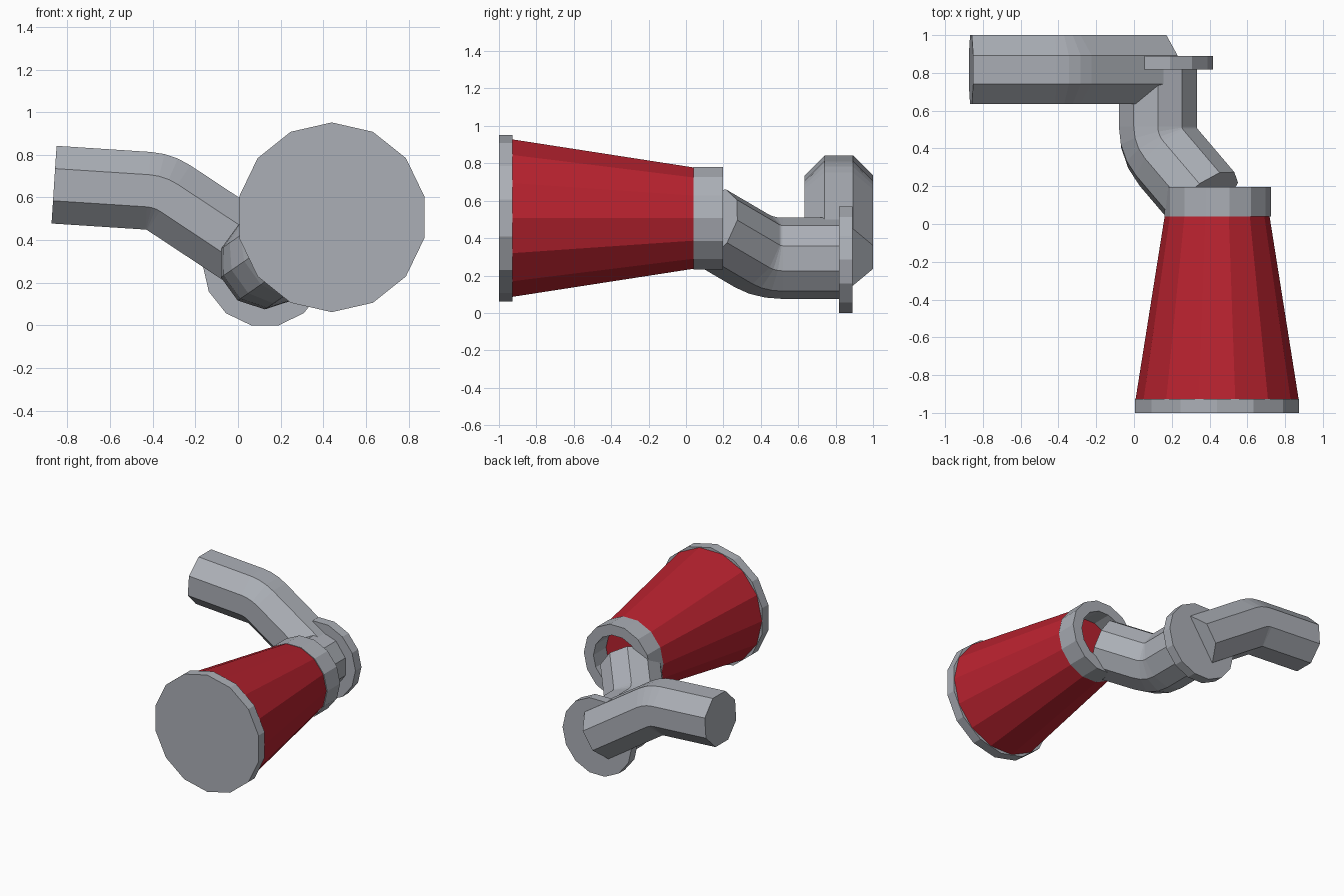
import bpy, bmesh, math
from mathutils import Vector, Quaternion

if "Cube" in bpy.data.objects:
    bpy.data.objects.remove(bpy.data.objects["Cube"])


def material(name, rgb):
    m = bpy.data.materials.new(name)
    m.diffuse_color = (*rgb, 1)
    m.use_nodes = True
    m.node_tree.nodes["Principled BSDF"].inputs["Base Color"].default_value = m.diffuse_color
    return m


GREY = material("grey metal", (0.41, 0.43, 0.47))
RED = material("red paint", (0.48, 0.016, 0.028))


def skin(name, rings, mat, loop=False):
    """Bridge a list of rings; cap the ends unless the rings form a closed loop."""
    bm = bmesh.new()
    rows = [[bm.verts.new(p) for p in ring] for ring in rings]
    n = len(rows[0])
    pairs = list(zip(rows, rows[1:])) + ([(rows[-1], rows[0])] if loop else [])
    for a, b in pairs:
        for i in range(n):
            j = (i + 1) % n
            bm.faces.new((a[i], a[j], b[j], b[i]))
    if not loop:
        bm.faces.new(rows[0])
        bm.faces.new(rows[-1])
    bmesh.ops.recalc_face_normals(bm, faces=bm.faces)
    me = bpy.data.meshes.new(name)
    bm.to_mesh(me)
    bm.free()
    me.materials.append(mat)
    ob = bpy.data.objects.new(name, me)
    bpy.context.collection.objects.link(ob)
    return ob


def lathe(name, profile, cx, cz, mat, phase=0.0, loop=False, n=14):
    """Turn (y, radius) points around an axis parallel to y."""
    angles = [phase + math.tau * i / n for i in range(n)]
    rings = [[(cx + r * math.cos(a), y, cz + r * math.sin(a)) for a in angles]
             for y, r in profile]
    return skin(name, rings, mat, loop)


def bent_pipe(name, start, corner, end, radius, sides, phase, bend, mat, steps=3):
    """Straight pipe, rounded elbow at the corner, straight pipe."""
    start, corner, end = Vector(start), Vector(corner), Vector(end)
    d0, d1 = (corner - start).normalized(), (end - corner).normalized()
    axis, angle = d0.cross(d1).normalized(), d0.angle(d1)
    t = bend * math.tan(angle / 2)
    inward = axis.cross(d0)
    pivot = corner - d0 * t + inward * bend
    # section frame: v is the most upright direction across the pipe
    u = d0.cross(Vector((0, 0, 1))).normalized()
    v = u.cross(d0)
    section = [u * radius * math.cos(phase + math.tau * i / sides)
               + v * radius * math.sin(phase + math.tau * i / sides)
               for i in range(sides)]
    stations = [(start, 0.0)]
    for k in range(steps + 1):
        a = angle * k / steps
        stations.append((pivot - Quaternion(axis, a) @ inward * bend, a))
    stations.append((end, angle))
    rings = [[c + Quaternion(axis, a) @ s for s in section] for c, a in stations]
    return skin(name, rings, mat)


# Tapered red body with solid front plate and hollow rear collar
BX, BZ = 0.44, 0.507
lathe("tapered_body", [(-0.93, 0.432), (0.045, 0.277)], BX, BZ, RED)
lathe("front_plate", [(-1.0, 0.445), (-0.927, 0.445)], BX, BZ, GREY, math.pi / 2)
lathe("rear_collar", [(0.04, 0.281), (0.197, 0.281), (0.197, 0.2), (0.04, 0.2)],
      BX + 0.003, BZ, GREY, loop=True)

# Ten-sided elbow from the collar to the flange
bent_pipe("lower_pipe", (0.126, 0.85, 0.292), (0.126, 0.42, 0.292),
          (0.377, 0.125, 0.465), 0.217, 10, math.pi / 2, 0.23, GREY)

# Flange disc
lathe("flange", [(0.818, 0.292), (0.89, 0.292)], 0.126, 0.285, GREY)

# Eight-sided side pipe
bent_pipe("side_pipe", (-0.863, 0.817, 0.66), (-0.369, 0.817, 0.628),
          (0.13, 0.817, 0.298), 0.1975, 8, math.pi / 8, 0.2, GREY)
